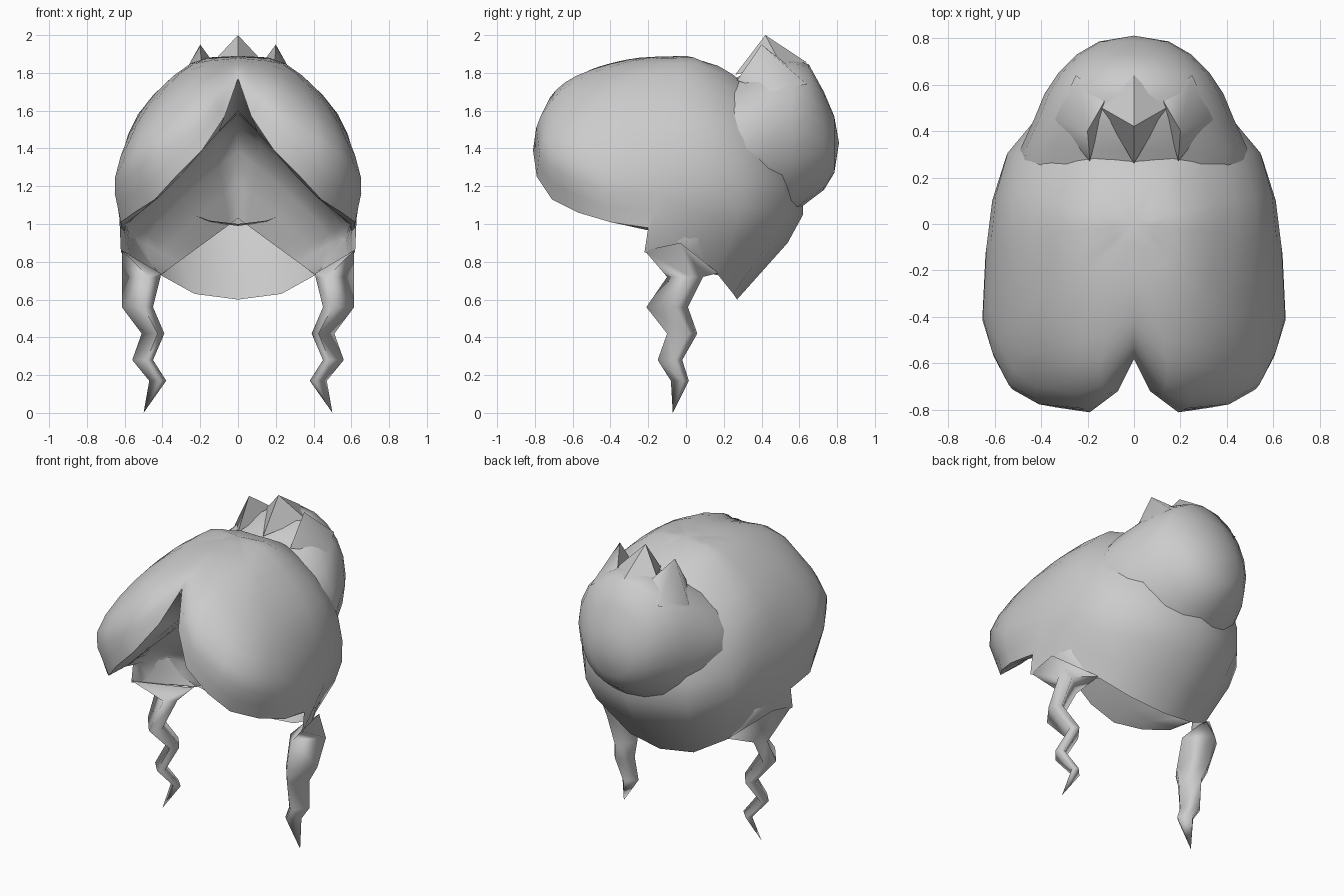
import bpy, bmesh, math
from mathutils import Vector

if "Cube" in bpy.data.objects:
    bpy.data.objects.remove(bpy.data.objects["Cube"])


def make_object(name, verts, faces, mirror=True, angle=45):
    mesh = bpy.data.meshes.new(name)
    mesh.from_pydata([tuple(v) for v in verts], [], faces)
    bm = bmesh.new()
    bm.from_mesh(mesh)
    bmesh.ops.remove_doubles(bm, verts=bm.verts, dist=0.0005)
    bmesh.ops.recalc_face_normals(bm, faces=bm.faces)
    bm.to_mesh(mesh)
    bm.free()
    ob = bpy.data.objects.new(name, mesh)
    bpy.context.collection.objects.link(ob)
    if mirror:
        mod = ob.modifiers.new("Mirror", 'MIRROR')
        mod.use_clip = True
    bpy.ops.object.select_all(action='DESELECT')
    bpy.context.view_layer.objects.active = ob
    ob.select_set(True)
    bpy.ops.object.shade_smooth_by_angle(angle=math.radians(angle))
    return ob


def spline(points, steps):
    # Catmull-Rom curve through the points
    p = [Vector(q) for q in points]
    p = [2 * p[0] - p[1]] + p + [2 * p[-1] - p[-2]]
    out = []
    for i in range(1, len(p) - 2):
        a, b, c, d = p[i - 1:i + 3]
        for s in range(steps):
            t = s / steps
            out.append(0.5 * (2 * b + (c - a) * t + (2 * a - 5 * b + 4 * c - d) * t * t
                              + (3 * b - a - 3 * c + d) * t ** 3))
    return out + [p[-2]]


def loft(name, columns, closed=False, mirror=True, angle=45):
    n, m = len(columns), len(columns[0])
    verts = [v for col in columns for v in col]
    faces = []
    for i in range(n if closed else n - 1):
        k = (i + 1) % n
        for j in range(m - 1):
            faces.append((i * m + j, k * m + j, k * m + j + 1, i * m + j + 1))
    return make_object(name, verts, faces, mirror, angle)


# Outer hair: strands run from the crown to the hem, parting first, nape last
crown = (0, 0, 1.89)
hem = [(0, -.58, 1.77), (.07, -.72, 1.57), (.19, -.81, 1.39), (.33, -.79, 1.25),
       (.44, -.71, 1.13), (.55, -.57, 1.06), (.62, -.4, 1.01), (.62, -.2, .98),
       (.62, -.22, .85), (.41, .17, .73), (.23, .25, .63), (0, .27, .6)]
upper = [(0, -.25, 1.88), (.08, -.3, 1.87), (.15, -.28, 1.865), (.2, -.25, 1.855),
         (.23, -.22, 1.85), (.24, -.18, 1.85), (.25, -.12, 1.85), (.25, -.03, 1.85),
         (.24, .06, 1.85), (.2, .18, 1.8), (.14, .25, 1.79), (0, .25, 1.79)]
middle = [(0, -.42, 1.845), (.14, -.58, 1.785), (.24, -.6, 1.75), (.36, -.55, 1.69),
          (.43, -.46, 1.66), (.48, -.38, 1.62), (.51, -.25, 1.6), (.53, -.05, 1.58),
          (.52, .12, 1.56), (.46, .3, 1.5), (.3, .45, 1.5), (0, .5, 1.5)]
lower = [(0, -.52, 1.81), (.13, -.72, 1.67), (.24, -.77, 1.57), (.43, -.75, 1.45),
         (.54, -.69, 1.38), (.61, -.55, 1.32), (.65, -.4, 1.25), (.635, -.1, 1.25),
         (.61, .1, 1.2), (.55, .29, 1.1), (.37, .51, 1.05), (0, .62, 1.05)]
loft("hair_cap", [spline((crown,) + c, 3) for c in zip(upper, middle, lower, hem)])

# Domed underside, rolling in from the fringe hem and back to the nape opening
inner = [(0, -.45, 1.6), (.1, -.5, 1.49), (.2, -.54, 1.38), (.3, -.54, 1.26),
         (.42, -.54, 1.14), (.52, -.46, 1.06), (.6, -.34, 1.0), (.6, -.17, .96),
         (.59, -.16, .84), (.41, .16, .73)]
under = []
for i, p in enumerate(inner):
    t = i / 9
    rim = Vector((.41 * t, .35 - .18 * t, 1.03 - .3 * t))
    mid = (Vector(p) + rim) / 2 + Vector((.13 * math.sin(math.pi * t),
                                          .22 * (1 - t), .2 * (1 - t)))
    under.append([Vector(hem[i])] + spline([p, mid, rim], 3))
loft("fringe_underside", under, angle=60)

# Zigzag side locks: z, front y, back y, inner x, outer x
rings = [(.72, -.1, .09, .41, .615), (.56, -.21, .01, .45, .615),
         (.42, -.1, .06, .39, .51), (.28, -.15, -.02, .45, .56),
         (.17, -.08, .015, .38, .47), (0, -.07, -.07, .5, .5)]
root = [(.615, -.22, .86), (.61, -.03, .9), (.42, .17, .74), (.41, .12, .74)]
sides = [[Vector(p)] for p in root]
for z, yf, yb, xi, xo in rings:
    dx, dy = .3 * (xo - xi), .3 * (yb - yf)
    corners = ((xi + dx, yf), (xo, yb - dy), (xo - dx, yb), (xi, yf + dy))
    for side, (x, y) in zip(sides, corners):
        side.append(Vector((x, y, z)))
loft("side_lock", sides, closed=True, angle=100)

# Bun flaring out of the back of the head: y, half width, bottom z, top z
bun_rings = [(.2, .5, 1.0, 1.74), (.32, .49, .99, 1.8), (.45, .43, 1.0, 1.865),
             (.56, .385, 1.05, 1.875), (.65, .325, 1.12, 1.845), (.73, .245, 1.18, 1.7),
             (.785, .15, 1.27, 1.57), (.81, 0, 1.43, 1.43)]
bun = []
for k in range(20):
    a = math.tau * k / 20
    bun.append([Vector((w * math.cos(a), y, (lo + hi) / 2 + (hi - lo) / 2 * math.sin(a)))
                for y, w, lo, hi in bun_rings])
loft("bun", bun, closed=True, mirror=False, angle=60)


# Pointed tufts on top of the bun
def tuft(name, tip, base, mirror):
    make_object(name, [tip] + base, [(0, 1, 2), (0, 2, 3), (0, 3, 4), (0, 4, 1)], mirror, 60)


tuft("centre_tuft", (0, .42, 2.0),
     [(0, .64, 1.855), (.14, .5, 1.85), (0, .26, 1.79), (-.14, .5, 1.85)], False)
tuft("side_tuft", (.2, .4, 1.95),
     [(.25, .64, 1.74), (.34, .45, 1.7), (.19, .27, 1.76), (.12, .54, 1.84)], True)
